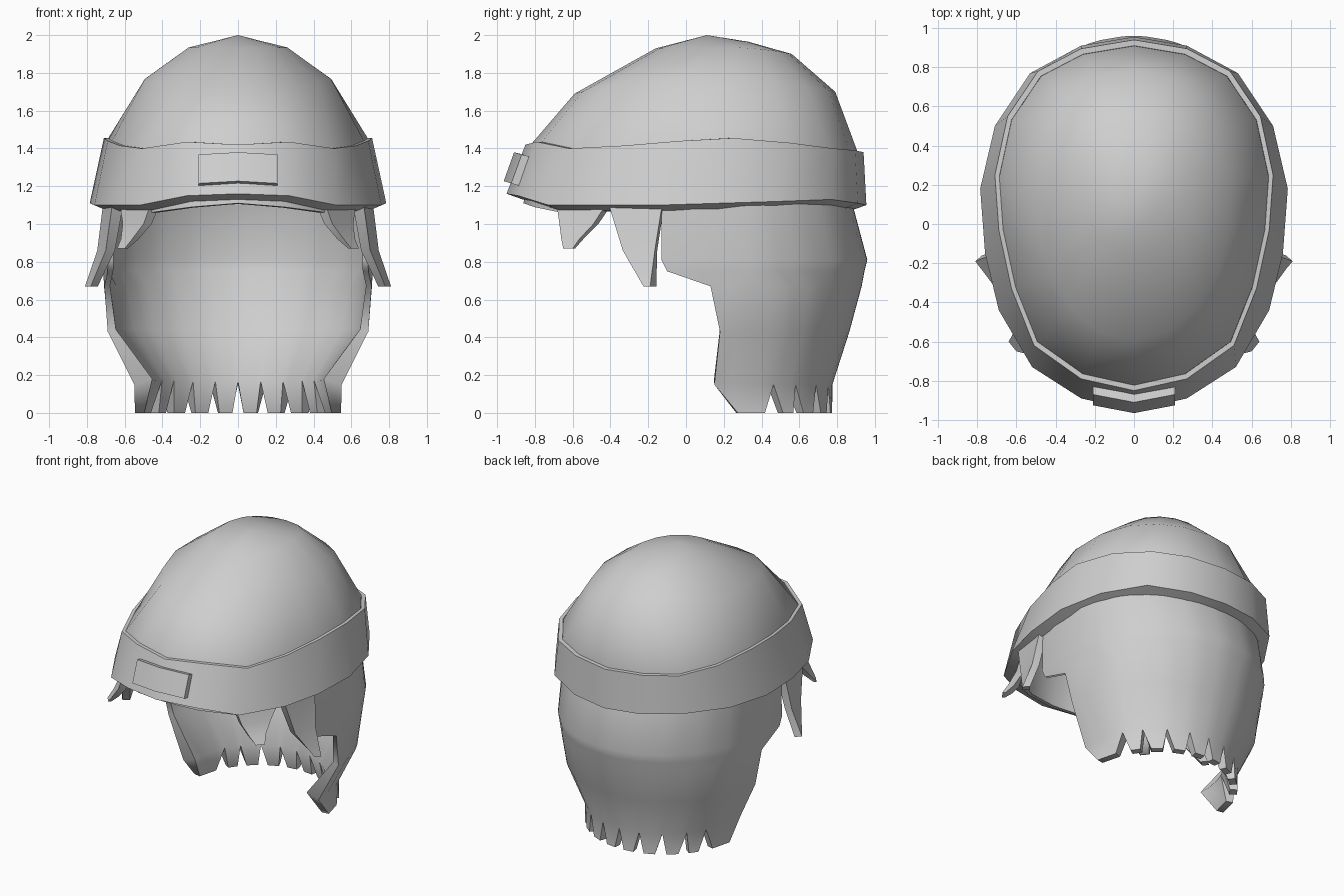
import bpy
import math

cube = bpy.data.objects.get("Cube")
if cube:
    bpy.data.objects.remove(cube, do_unlink=True)

GREY = (0.62, 0.62, 0.62, 1.0)
grey = bpy.data.materials.new("light grey")
grey.use_nodes = True
grey.diffuse_color = GREY
grey.node_tree.nodes["Principled BSDF"].inputs["Base Color"].default_value = GREY


def make(name, verts, faces, thickness=0, weight=None, sharp=50):
    """Mesh object, optionally thickened inward, smooth with sharp edges."""
    mesh = bpy.data.meshes.new(name)
    mesh.from_pydata(verts, [], faces)
    mesh.materials.append(grey)
    obj = bpy.data.objects.new(name, mesh)
    bpy.context.collection.objects.link(obj)
    bpy.ops.object.select_all(action="DESELECT")
    obj.select_set(True)
    bpy.context.view_layer.objects.active = obj
    if thickness:
        solid = obj.modifiers.new("thickness", "SOLIDIFY")
        solid.thickness = thickness
        if weight:
            group = obj.vertex_groups.new(name="thickness")
            for i, v in enumerate(verts):
                group.add([i], weight(v[2]), "REPLACE")
            solid.vertex_group = group.name
        bpy.ops.object.modifier_apply(modifier=solid.name)
    bpy.ops.object.shade_smooth_by_angle(angle=math.radians(sharp))
    return obj


def grid(rows, wrap_cols=False, wrap_rows=False):
    """Quads between rows of points."""
    nr, nc = len(rows), len(rows[0])
    verts = [p for row in rows for p in row]
    faces = []
    for i in range(nr if wrap_rows else nr - 1):
        for j in range(nc if wrap_cols else nc - 1):
            a, b = i * nc, ((i + 1) % nr) * nc
            k = (j + 1) % nc
            faces.append((a + j, a + k, b + k, b + j))
    return verts, faces


def ring(half):
    """Mirror a front-to-back half outline into a closed ring."""
    return half + [(-x, y, z) for x, y, z in half[-2:0:-1]]


def scaled(points, s, dz=0.0):
    return [(x * s, y * s, z + dz) for x, y, z in points]


def oval(rx, front, back, z_front, z_side, z_back):
    """Closed ring, a little squarer towards the back."""
    pts = []
    for i in range(18):
        a = math.tau * i / 18
        c, s = math.cos(a), math.sin(a)
        z_end = z_front if c > 0 else z_back
        power = 1 if c > 0 else .9
        px = math.copysign(abs(s) ** power, s)
        py = -math.copysign(abs(c) ** power, c)
        pts.append((rx * px, (front + back) / 2 + (back - front) / 2 * py,
                    z_end + (z_side - z_end) * s * s))
    return pts


# Headband
lower = ring([(0, -.95, 1.16), (.27, -.89, 1.15), (.52, -.73, 1.10),
              (.69, -.44, 1.10), (.76, -.15, 1.10), (.785, .18, 1.11),
              (.71, .5, 1.12), (.53, .77, 1.13), (.27, .91, 1.11), (0, .955, 1.10)])
upper = ring([(0, -.85, 1.42), (.27, -.79, 1.435), (.51, -.62, 1.40),
              (.625, -.33, 1.415), (.69, -.03, 1.44), (.71, .25, 1.455),
              (.645, .55, 1.43), (.49, .78, 1.40), (.27, .895, 1.39), (0, .94, 1.38)])
make("headband", *grid([lower, upper, scaled(upper, .968), scaled(lower, .91, -.03)],
                       wrap_cols=True, wrap_rows=True))

# Domed cap of hair, closed by a fan at the crown
hairline = ring([(0, -.86, 1.11), (.245, -.805, 1.09), (.47, -.66, 1.06),
                 (.62, -.4, 1.07), (.685, -.135, 1.09), (.715, .17, 1.1),
                 (.65, .47, 1.1), (.485, .71, 1.1), (.25, .83, 1.1), (0, .875, 1.1)])
verts, faces = grid([hairline, scaled(upper, .967),
                     oval(.5, -.59, .79, 1.69, 1.77, 1.70),
                     oval(.265, -.16, .56, 1.93, 1.935, 1.90),
                     oval(.12, -.02, .33, 1.966, 1.97, 1.965)], wrap_cols=True)
crown = len(verts)
verts.append((0, .11, 2.0))
faces += [(crown - 18 + j, crown - 18 + (j + 1) % 18, crown) for j in range(18)]
make("hair_cap", verts, faces, .03)

# Hair at the back: height, half width, back y, front edge y
CENTRE = .2
levels = [(1.11, .72, .88, -.13), (.81, .725, .96, -.13),
          (.75, .72, .945, -.10), (.67, .71, .93, .13), (.43, .69, .865, .18),
          (.15, .55, .775, .15), (0, .55, .775, .2)]
# Notch positions along the lower edge, from one front edge round to the other
notches = [-1, -.67, -.52, -.34, -.165, 0, .165, .34, .52, .67, 1]
steps = [a + (b - a) * f for a, b in zip(notches, notches[1:]) for f in (0, .25, .75)]
steps.append(1)


def hair_row(z, w, back, front):
    reach = 1.05 if z > .7 else .8
    end = math.pi / 2 + math.asin((CENTRE - front) / reach)
    row = []
    for u in steps:
        t = end * u
        depth = back - CENTRE if math.cos(t) > 0 else reach
        row.append((w * math.sin(t), CENTRE + depth * math.cos(t), z))
    return row


rows = [hair_row(*level) for level in levels]
verts, faces = grid(rows[:-1])
top = len(verts) - len(steps)
# Ragged teeth along the lower edge
for k in range(len(notches) - 1):
    a, b = 3 * k + 1, 3 * k + 2
    verts += [rows[-1][a], rows[-1][b]]
    low_a, low_b = len(verts) - 2, len(verts) - 1
    faces += [(top + a - 1, top + a, low_a), (top + a, top + b, low_b, low_a),
              (top + b, top + b + 1, low_b)]


def hair_weight(z):
    """Thickest just above the teeth, thinner at the tips and the top."""
    if z < .1:
        return .5
    if z < .2:
        return 1.0
    return .45 if z < .5 else .3


make("back_hair", verts, faces, .1, hair_weight, 65)


# Side locks: height, front x and y, back x and y, thickness
def lock(name, sections, side):
    rows = []
    for z, xf, yf, xb, yb, th in sections:
        dx, dy = xb - xf, yb - yf
        length = math.hypot(dx, dy)
        nx, ny = -dy / length * th, dx / length * th
        row = [(xf, yf, z), (xb, yb, z), (xb + nx, yb + ny, z), (xf + nx, yf + ny, z)]
        rows.append([(side * x, y, h) for x, y, h in row])
    verts, faces = grid(rows, wrap_cols=True)
    last = len(verts)
    faces += [(3, 2, 1, 0), tuple(range(last - 4, last))]
    if side < 0:
        faces = [f[::-1] for f in faces]
    make(name, verts, faces)


# Sections run from the tip up into the band
front_lock = [(.87, .60, -.65, .64, -.60, .02), (.92, .56, -.66, .62, -.565, .04),
              (1.0, .50, -.67, .61, -.49, .05), (1.14, .45, -.69, .63, -.40, .06)]
side_lock = [(.67, .78, -.225, .81, -.19, .05), (.86, .70, -.335, .745, -.165, .05),
             (1.14, .66, -.42, .71, -.12, .06)]
for side, word in ((1, "left"), (-1, "right")):
    lock(word + "_front_lock", front_lock, side)
    lock(word + "_side_lock", side_lock, side)

# Slightly bent plate on the front of the band
plate = []
for x, y, dz in ((-.21, -.925, 0), (0, -.965, .012), (.21, -.925, 0)):
    plate.append([(x, y, 1.215 + dz), (x, y + .055, 1.368 + dz),
                  (x, y + .14, 1.345 + dz), (x, y + .085, 1.19 + dz)])
verts, faces = grid(plate, wrap_cols=True)
make("band_plate", verts, faces + [(3, 2, 1, 0), (8, 9, 10, 11)])
